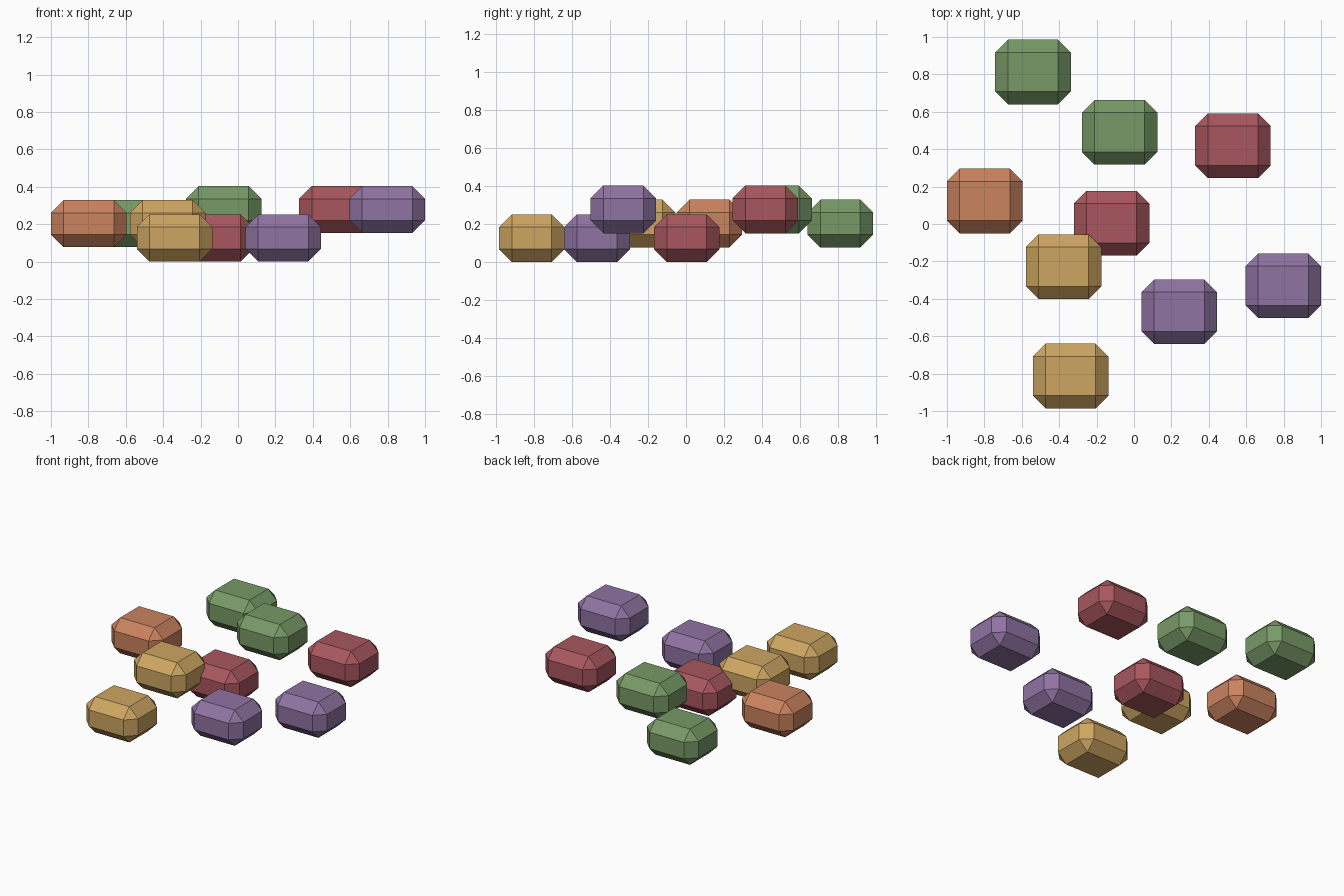
import bpy

cube = bpy.data.objects.get("Cube")
if cube:
    bpy.data.objects.remove(cube, do_unlink=True)

# Block size, chamfer width and the three resting heights (block centres)
SIZE = (0.404, 0.346, 0.252)
CHAMFER = 0.068
LOW, MID, HIGH = 0.126, 0.203, 0.278


def linear(c):
    c /= 255
    return c / 12.92 if c <= 0.04045 else ((c + 0.055) / 1.055) ** 2.4


def make_material(name, rgb):
    mat = bpy.data.materials.new(name)
    mat.use_nodes = True
    color = [linear(c) for c in rgb] + [1.0]
    mat.diffuse_color = color
    mat.node_tree.nodes["Principled BSDF"].inputs["Base Color"].default_value = color
    return mat


def chamfered_block(name, location, mat):
    bpy.ops.mesh.primitive_cube_add(size=1, location=location)
    block = bpy.context.object
    block.name = name
    for v in block.data.vertices:
        v.co = [c * s for c, s in zip(v.co, SIZE)]
    # single-step chamfer leaves flat bands and triangular corners
    bevel = block.modifiers.new("chamfer", 'BEVEL')
    bevel.width = CHAMFER
    bevel.segments = 1
    bevel.limit_method = 'NONE'
    block.data.materials.append(mat)


colours = {
    "green": (120, 154, 103),
    "red": (168, 87, 94),
    "orange": (203, 131, 95),
    "yellow": (206, 166, 98),
    "purple": (143, 115, 162),
}
materials = {n: make_material(n, rgb) for n, rgb in colours.items()}

# Scattered blocks: name, colour, centre
blocks = [
    ("green_block_back", "green", (-0.54, 0.813, MID)),
    ("green_block_middle", "green", (-0.077, 0.49, HIGH)),
    ("red_block_back", "red", (0.529, 0.418, HIGH)),
    ("red_block_centre", "red", (-0.12, 0.004, LOW)),
    ("orange_block", "orange", (-0.798, 0.123, MID)),
    ("yellow_block_middle", "yellow", (-0.376, -0.228, MID)),
    ("yellow_block_front", "yellow", (-0.339, -0.813, LOW)),
    ("purple_block_front", "purple", (0.242, -0.469, LOW)),
    ("purple_block_side", "purple", (0.798, -0.33, HIGH)),
]
for name, colour, centre in blocks:
    chamfered_block(name, centre, materials[colour])
